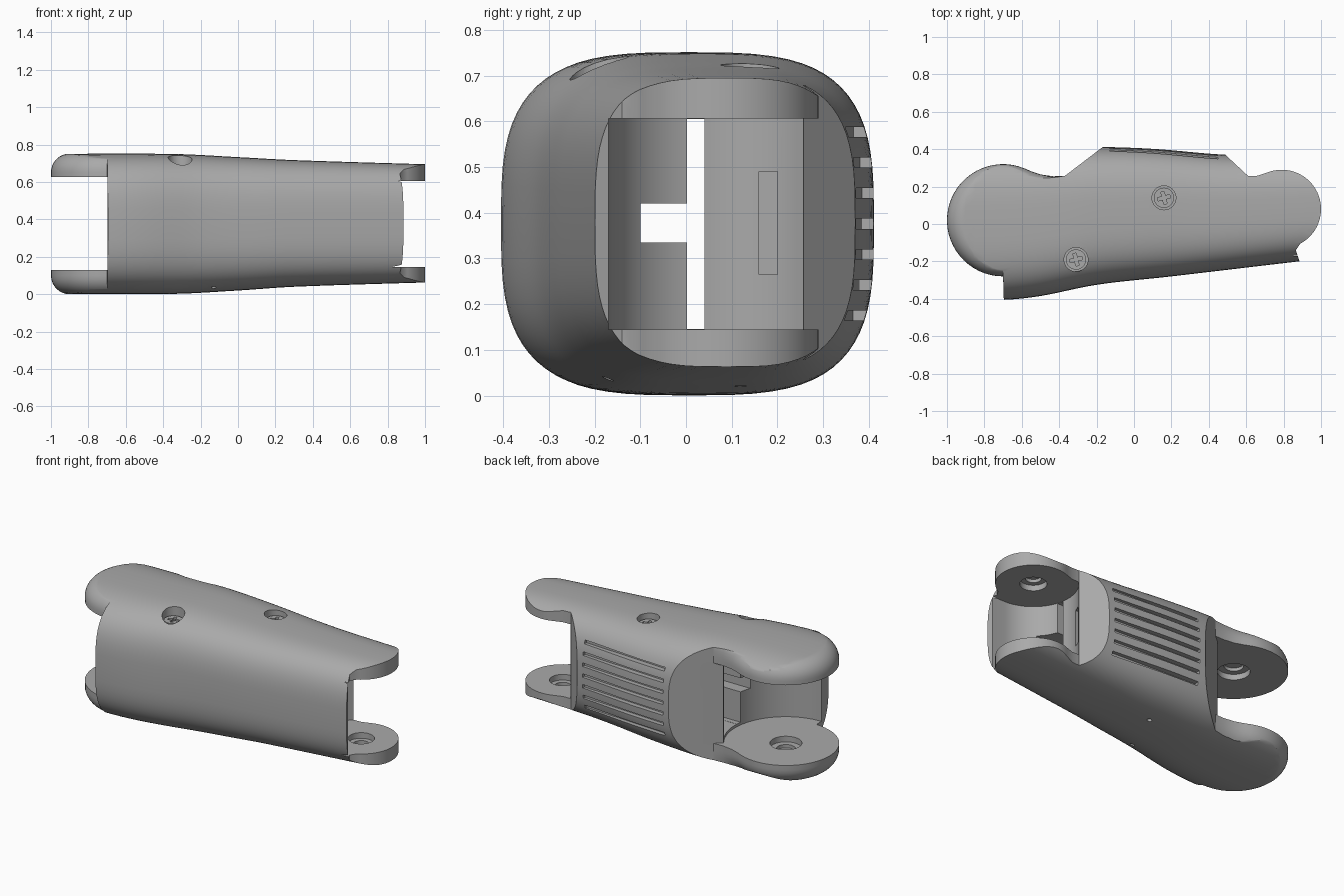
import bpy, bmesh, math
from mathutils import Matrix, Vector

if "Cube" in bpy.data.objects:
    bpy.data.objects.remove(bpy.data.objects["Cube"], do_unlink=True)

grey = bpy.data.materials.new("satin_grey")
grey.use_nodes = True
grey.diffuse_color = (0.4, 0.4, 0.4, 1)
grey.node_tree.nodes["Principled BSDF"].inputs["Base Color"].default_value = (0.4, 0.4, 0.4, 1)

POWER = 3.2
LEFT, LEFT_R = (-0.70, 0.02), 0.30      # big hinge lobe
RIGHT, RIGHT_R = (0.79, 0.08), 0.21     # small hinge lobe


def finish(name, bm):
    bmesh.ops.recalc_face_normals(bm, faces=bm.faces[:])
    me = bpy.data.meshes.new(name)
    bm.to_mesh(me)
    bm.free()
    me.materials.append(grey)
    ob = bpy.data.objects.new(name, me)
    bpy.context.collection.objects.link(ob)
    return ob


def skin(name, rings):
    """Closed solid through a list of equal-length rings."""
    bm = bmesh.new()
    rows = [[bm.verts.new(p) for p in ring] for ring in rings]
    n = len(rows[0])
    for a, b in zip(rows, rows[1:]):
        for i in range(n):
            j = (i + 1) % n
            bm.faces.new((a[i], a[j], b[j], b[i]))
    bm.faces.new(rows[0])
    bm.faces.new(rows[-1])
    return finish(name, bm)


def prism(name, outline, z0, z1):
    return skin(name, [[(x, y, z) for x, y in outline] for z in (z0, z1)])


def arc(centre, r, a0, a1, n=32):
    angles = [math.radians(a0 + (a1 - a0) * i / n) for i in range(n + 1)]
    return [(centre[0] + r * math.cos(a), centre[1] + r * math.sin(a)) for a in angles]


def disc(name, centre, r, z0, z1):
    return prism(name, arc(centre, r, 0, 352.5, 47), z0, z1)


def box(name, x0, x1, y0, y1, z0, z1):
    return prism(name, [(x0, y0), (x1, y0), (x1, y1), (x0, y1)], z0, z1)


def combine(ob, tools, operation="DIFFERENCE"):
    """Apply booleans one after another and remove the cutters."""
    for tool in tools:
        tool.hide_render = True
        mod = ob.modifiers.new("cut", "BOOLEAN")
        mod.operation, mod.solver, mod.object = operation, "EXACT", tool
        deps = bpy.context.evaluated_depsgraph_get()
        mesh = bpy.data.meshes.new_from_object(ob.evaluated_get(deps))
        ob.modifiers.clear()
        ob.data = mesh
        bpy.data.objects.remove(tool, do_unlink=True)


def along(keys, x):
    """Smooth interpolation through (x, value) keys."""
    if x <= keys[0][0]:
        return keys[0][1]
    for i, ((xa, a), (xb, b)) in enumerate(zip(keys, keys[1:])):
        if x <= xb:
            pa, pb = keys[max(i - 1, 0)], keys[min(i + 2, len(keys) - 1)]
            ma = (b - pa[1]) / (xb - pa[0]) * (xb - xa)
            mb = (pb[1] - a) / (pb[0] - xa) * (xb - xa)
            t = (x - xa) / (xb - xa)
            return (a * (2*t**3 - 3*t*t + 1) + ma * (t**3 - 2*t*t + t)
                    + b * (3*t*t - 2*t**3) + mb * (t**3 - t*t))
    return keys[-1][1]


FRONT = [(-1.1, -0.41), (-0.69, -0.405), (-0.5, -0.385), (-0.2, -0.325), (0.2, -0.28), (0.88, -0.20), (1.1, -0.175)]
BACK = [(-1.1, 0.41), (-0.2, 0.412), (0.1, 0.402), (0.5, 0.37), (1.1, 0.36)]
TOP = [(-1.1, 0.75), (-0.35, 0.75), (0, 0.733), (0.3, 0.717), (1.1, 0.692)]
BOTTOM = [(-1.1, 0.002), (-0.35, 0.002), (0, 0.02), (0.3, 0.04), (1.1, 0.066)]


def section(x):
    f, b, t, u = (along(k, x) for k in (FRONT, BACK, TOP, BOTTOM))
    return (f + b) / 2, (b - f) / 2, (t + u) / 2, (t - u) / 2


def section_ring(x, n=72):
    cy, ry, cz, rz = section(x)
    ring = []
    for i in range(n):
        c, s = math.cos(2 * math.pi * i / n), math.sin(2 * math.pi * i / n)
        ring.append((x, cy + ry * math.copysign(abs(c) ** (2 / POWER), c),
                     cz + rz * math.copysign(abs(s) ** (2 / POWER), s)))
    return ring


# Outer skin: rounded sections lofted along the link
shell = skin("link_shell", [section_ring(-1.1 + 2.2 * i / 44) for i in range(45)])

# Plan outline with both hinge lobes, rounded over at the big lobe
plan = (arc(LEFT, LEFT_R, 68, 270)
        + [(-0.69, -0.6), (0.885, -0.6), (0.885, -0.2), (0.865, -0.14)]
        + arc(RIGHT, RIGHT_R, -62, 112)
        + [(0.66, 0.258), (0.61, 0.257), (0.397, 0.455), (-0.11, 0.455),
           (-0.37, 0.257), (-0.43, 0.255), (-0.50, 0.265), (-0.55, 0.282)])
ROUND = 0.1


def plan_ring(angle, z):
    ring = []
    for x, y in plan:
        weight = max(0, min(1, (-0.37 - x) / 0.2)) if y > -0.4 else 0
        d = (Vector(LEFT) - Vector((x, y))).normalized() * ROUND * (1 - math.cos(angle)) * weight
        ring.append((x + d.x, y + d.y, z))
    return ring


steps = [math.pi / 2 * i / 8 for i in range(9)]
rings = [plan_ring(a, ROUND * (1 - math.sin(a))) for a in reversed(steps)]
rings += [plan_ring(a, 0.752 - ROUND * (1 - math.sin(a))) for a in steps]
combine(shell, [skin("plan_body", rings)], "INTERSECT")

# Hinge clearances, leaving a plate above and below at each end
left_gap = [(-1.2, -0.33)] + arc(LEFT, 0.35, 270, 395) + [(-0.37, 0.257), (-0.37, 0.6), (-1.2, 0.6)]
right_gap = [(1.2, -0.17)] + arc(RIGHT, 0.25, 270, 135) + [(0.613, 0.6), (1.2, 0.6)]
cutters = [
    prism("left_gap", left_gap, 0.13, 0.628),
    prism("right_gap", right_gap, 0.145, 0.606),
    # Inner chamber and cable channel
    box("chamber", -0.45, -0.1, -0.03, 0.2, 0.147, 0.604),
    box("channel", -0.5, 0.7, 0.002, 0.04, 0.146, 0.605),
    box("cable_slot", -0.5, 0.7, -0.1, 0.03, 0.335, 0.42),
    box("latch_recess", 0.5, 0.66, 0.16, 0.2, 0.265, 0.49),
]

# Stepped blind bearing seats in the inner faces of the plates
for centre, r, low, high in ((LEFT, 0.09, 0.13, 0.628), (RIGHT, 0.075, 0.145, 0.606)):
    for scale, depth in ((1, 0.035), (0.6, 0.055)):
        cutters.append(disc("lower_seat", centre, r * scale, low - depth, low + 0.01))
        cutters.append(disc("upper_seat", centre, r * scale, high - 0.01, high + depth))

# Screw wells on top and pin holes below
SCREWS = [(-0.31, -0.19), (0.16, 0.14)]
for place in SCREWS:
    cutters.append(disc("screw_well", place, 0.064, 0.66, 0.9))
for place in ((-0.13, -0.17), (-0.01, 0.12)):
    cutters.append(disc("pin_hole", place, 0.013, -0.1, 0.1))

# Grip grooves in the back wall
cy, ry, cz, rz = section(0.16)
for i in range(7):
    z = 0.175 + 0.067 * i
    y = cy + ry * (1 - abs((z - cz) / rz) ** POWER) ** (1 / POWER)
    groove = box("groove", -0.29, 0.29, -0.028, 0.05, -0.011, 0.011)
    groove.data.transform(Matrix.Translation((0.16, y, z)) @ Matrix.Rotation(-0.055, 4, "Z"))
    cutters.append(groove)
combine(shell, cutters)

# Cross-head screws
parts = [shell]
for i, (x, y) in enumerate(SCREWS):
    screw = disc("screw_%d" % (i + 1), (x, y), 0.054, 0.655, 0.69)
    slots = []
    for turn in (0.25, 0.25 + math.pi / 2):
        slot = box("slot", -0.034, 0.034, -0.009, 0.009, 0.672, 0.7)
        slot.data.transform(Matrix.Translation((x, y, 0)) @ Matrix.Rotation(turn, 4, "Z"))
        slots.append(slot)
    combine(screw, slots)
    parts.append(screw)

# Smooth curved skin with crisp cut edges
bpy.ops.object.select_all(action="DESELECT")
for ob in parts:
    ob.select_set(True)
bpy.context.view_layer.objects.active = shell
bpy.ops.object.shade_smooth_by_angle(angle=math.radians(30))
